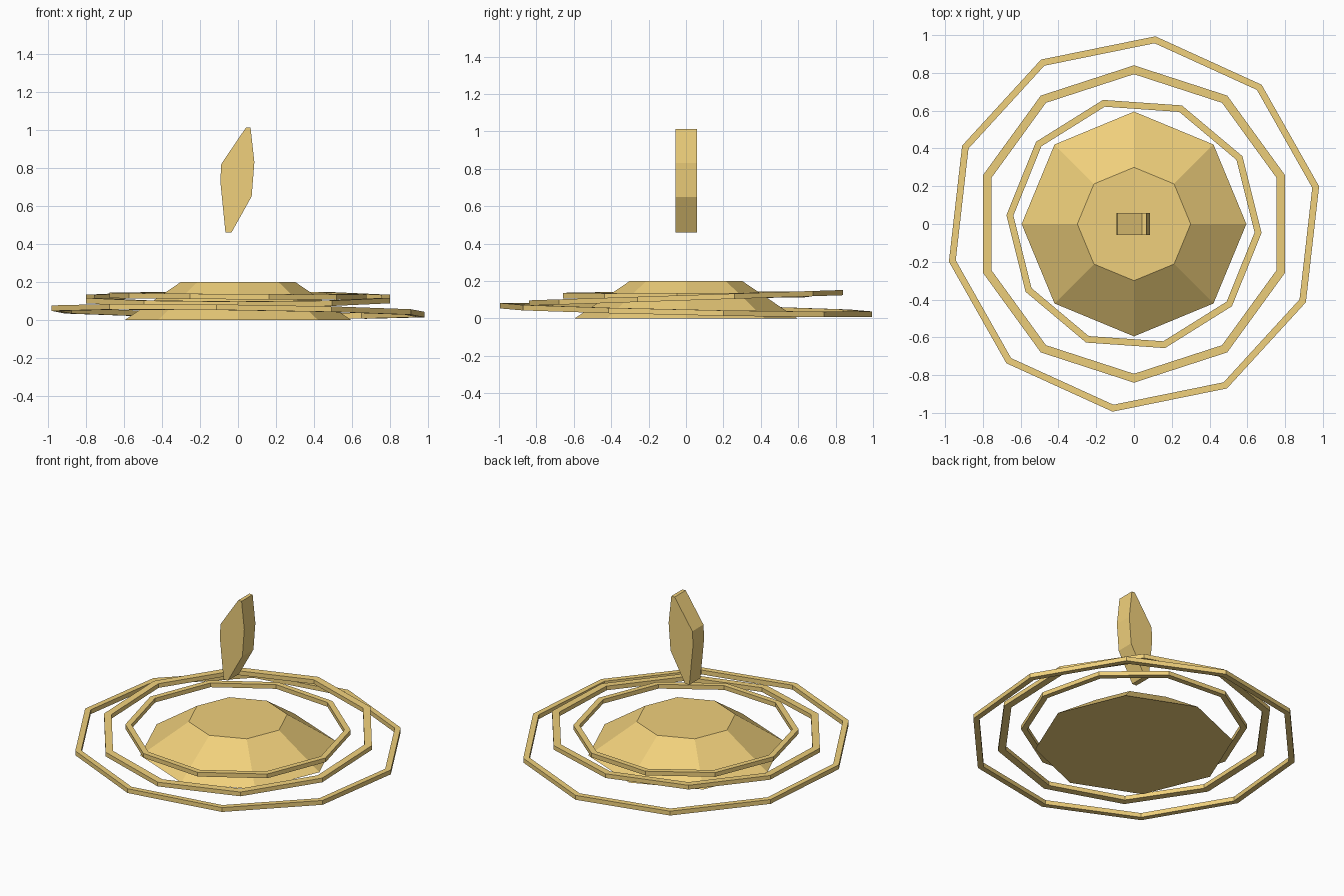
import bpy, bmesh
from math import cos, sin, radians, tau

if "Cube" in bpy.data.objects:
    bpy.data.objects.remove(bpy.data.objects["Cube"])

gold = bpy.data.materials.new("gold")
gold.diffuse_color = (0.87, 0.63, 0.2, 1)
gold.use_nodes = True
gold.node_tree.nodes["Principled BSDF"].inputs["Base Color"].default_value = gold.diffuse_color


def finish(name, bm):
    bmesh.ops.recalc_face_normals(bm, faces=bm.faces)
    me = bpy.data.meshes.new(name)
    bm.to_mesh(me)
    bm.free()
    me.materials.append(gold)
    ob = bpy.data.objects.new(name, me)
    bpy.context.collection.objects.link(ob)
    return ob


def ring(name, outer, width, height, z, turn, slope):
    """Ten-sided ring with a rectangular section, slightly tilted."""
    bm = bmesh.new()
    loops = []
    for i in range(10):
        a = radians(turn) + tau * i / 10
        loop = []
        for r, h in ((outer, -1), (outer, 1), (outer - width, 1), (outer - width, -1)):
            x, y = r * cos(a), r * sin(a)
            loop.append(bm.verts.new((x, y, z + h * height / 2 + slope[0] * x + slope[1] * y)))
        loops.append(loop)
    for i in range(10):
        p, q = loops[i], loops[(i + 1) % 10]
        for k in range(4):
            m = (k + 1) % 4
            bm.faces.new((p[k], q[k], q[m], p[m]))
    return finish(name, bm)


# Eight-sided base mound
bm = bmesh.new()
rows = [[bm.verts.new((r * cos(tau * i / 8), r * sin(tau * i / 8), z)) for i in range(8)]
        for r, z in ((0.595, 0), (0.3, 0.2))]
for i in range(8):
    j = (i + 1) % 8
    bm.faces.new((rows[0][i], rows[0][j], rows[1][j], rows[1][i]))
for row in rows:
    bm.faces.new(row)
finish("base_mound", bm)

# Three floating rings
ring("outer_ring", 1.0, 0.037, 0.029, 0.045, 11.5, (-0.013, -0.021))
ring("middle_ring", 0.84, 0.047, 0.028, 0.11, 18, (0.0, 0.033))
ring("inner_ring", 0.677, 0.037, 0.028, 0.125, -4, (-0.006, 0.004))

# Hovering shard: a profile extruded along y
profile = [(0.042, 1.012), (0.066, 1.012), (0.086, 0.83), (0.072, 0.65),
           (-0.034, 0.46), (-0.066, 0.46), (-0.093, 0.73), (-0.088, 0.82)]
bm = bmesh.new()
face = bm.faces.new([bm.verts.new((x, -0.057, z)) for x, z in profile])
new = bmesh.ops.extrude_face_region(bm, geom=[face])["geom"]
bmesh.ops.translate(bm, vec=(0, 0.116, 0), verts=[v for v in new if isinstance(v, bmesh.types.BMVert)])
finish("floating_shard", bm)
